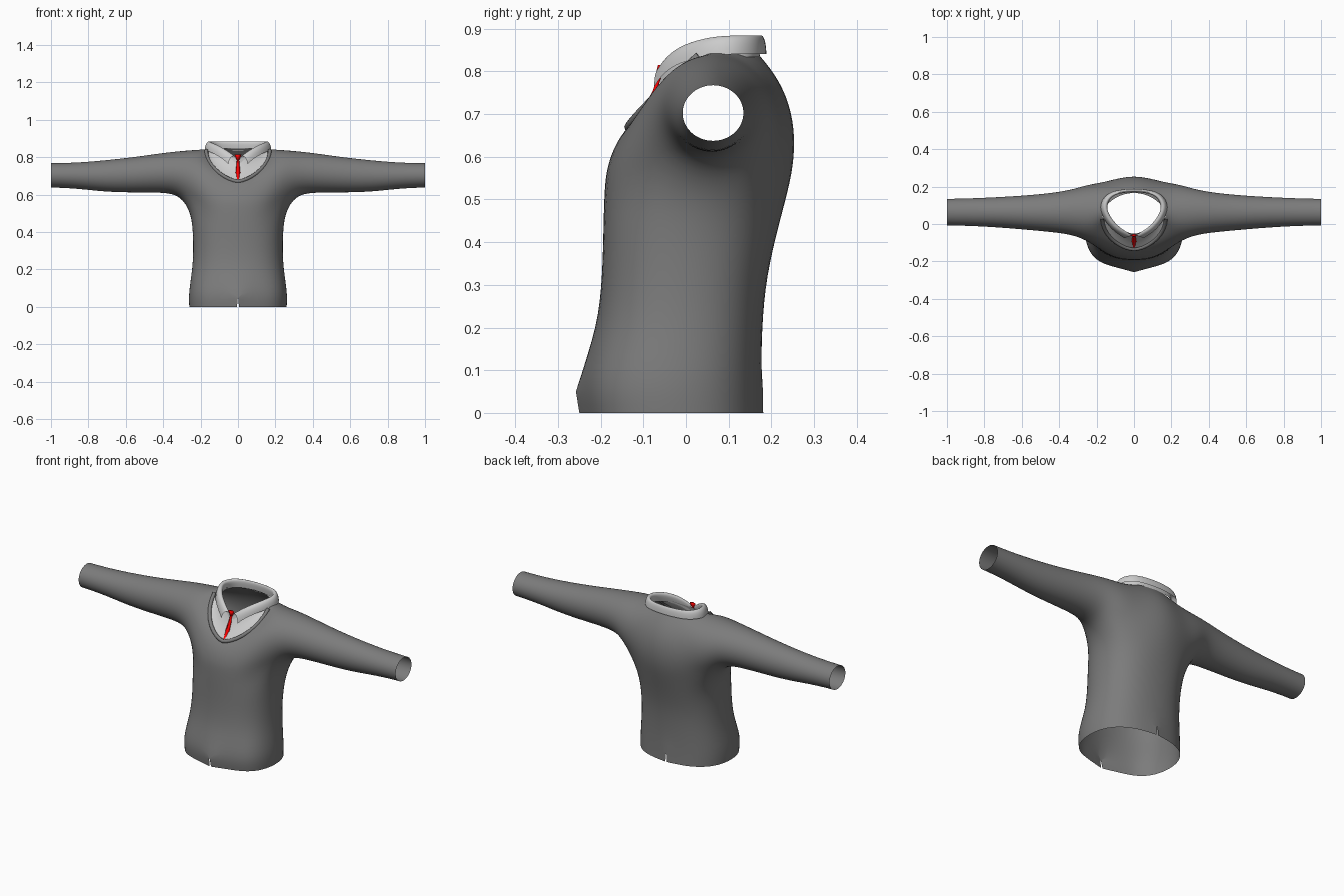
import bpy, bmesh
from math import sin, cos, radians, copysign
from mathutils import Vector as V

if "Cube" in bpy.data.objects:
    bpy.data.objects.remove(bpy.data.objects["Cube"])


def material(name, r, g, b):
    m = bpy.data.materials.new(name)
    m.diffuse_color = (r, g, b, 1)
    m.use_nodes = True
    m.node_tree.nodes["Principled BSDF"].inputs["Base Color"].default_value = m.diffuse_color
    return m


dark = material("dark_grey", .2, .2, .2)
light = material("light_grey", .8, .8, .8)
red = material("red", 1, 0, 0)


def finish(bm, name, mat, mirror=True, levels=2):
    bmesh.ops.recalc_face_normals(bm, faces=bm.faces)
    me = bpy.data.meshes.new(name)
    bm.to_mesh(me)
    bm.free()
    me.materials.append(mat)
    for p in me.polygons:
        p.use_smooth = True
    ob = bpy.data.objects.new(name, me)
    bpy.context.collection.objects.link(ob)
    if mirror:
        ob.modifiers.new("Mirror", 'MIRROR').merge_threshold = 0.001
    if levels:
        s = ob.modifiers.new("Subsurf", 'SUBSURF')
        s.levels = s.render_levels = levels
        s.boundary_smooth = 'PRESERVE_CORNERS'
    return ob


def grid(name, rows, mat):
    bm = bmesh.new()
    vs = [[bm.verts.new(p) for p in r] for r in rows]
    for a, b in zip(vs, vs[1:]):
        for i in range(len(a) - 1):
            bm.faces.new((a[i], a[i + 1], b[i + 1], b[i]))
    return finish(bm, name, mat)


def neck(deg):
    """Point on the jacket neckline, 0 = front centre, 180 = back centre."""
    c = cos(radians(deg))
    y = 0.03 - (0.165 if c > 0 else 0.14) * c
    u = min(1, max(0, (y + 0.135) / 0.175))
    s = abs(sin(radians(deg))) if deg < 180 else 0
    return V((0.17 * s ** (1.2 if c > 0 else 1), y, 0.67 + 0.175 * u ** 0.9))


def bez(a, b, c, t):
    return V(a) * (1 - t) ** 2 + V(b) * 2 * t * (1 - t) + V(c) * t * t


# Jacket: half torso grid with an armhole, sleeve rings grown from it, mirrored
bm = bmesh.new()
P = {}
body = [(0, .266, -.250, .181), (.075, .270, -.262, .180), (.2, .248, -.212, .182),
        (.32, .243, -.200, .192), (.45, .248, -.198, .224)]  # z, half width, front y, back y
for k, (z, w, f, b) in enumerate(body):
    for j in range(9):
        a = radians(j * 22.5)
        s, c = sin(a), -cos(a)
        # hem is split slightly at front and back centre
        x = w * abs(s) ** 0.85 if 0 < j < 8 else (0.005 if k == 0 else 0)
        y = (f + b) / 2 + (b - f) / 2 * copysign(abs(c) ** 0.85, c)
        if j == 1 and k < 2:
            y += 0.014
        P[j, k] = V((x, y, z))
neck_deg = [0, 35, 70, 85, 100, 115, 130, 155, 180]
for j in range(9):
    P[j, 10] = neck(neck_deg[j])
chest = {0: ((0, -.197, .53), (0, -.196, .61)), 1: ((.15, -.178, .54), (.155, -.155, .66)),
         7: ((.15, .222, .55), (.15, .252, .73)), 8: ((0, .257, .54), (0, .302, .73))}
for j, (a, b) in chest.items():
    for k in range(5, 10):
        P[j, k] = bez(a, b, P[j, 10], (k - 5) / 5)
loop = [(4, 5), (5, 5), (6, 5), (6, 6), (6, 7), (6, 8), (6, 9), (5, 9),
        (4, 9), (3, 9), (2, 9), (2, 8), (2, 7), (2, 6), (2, 5), (3, 5)]


def ring(x, y0, y1, z0, z1, tilt=0):
    pts = []
    for i in range(16):
        a = radians(-90 + 22.5 * i)
        pts.append(V((x - tilt * sin(a), (y0 + y1) / 2 + (y1 - y0) * 0.51 * cos(a),
                      (z0 + z1) / 2 + (z1 - z0) * 0.51 * sin(a))))
    return pts


for key, p in zip(loop, ring(.24, -.095, .213, .53, .84, .025)):
    P[key] = p
B = {key: bm.verts.new(p) for key, p in P.items()}
for j in range(8):
    for k in range(10):
        if not (2 <= j <= 5 and 5 <= k <= 8):
            bm.faces.new((B[j, k], B[j + 1, k], B[j + 1, k + 1], B[j, k + 1]))
prev = [B[key] for key in loop]
for r in [(.32, -.060, .187, .602, .832), (.42, -.045, .168, .611, .820),
          (.55, -.033, .155, .611, .801), (.70, -.020, .145, .613, .784),
          (.85, -.011, .138, .631, .771), (.97, -.008, .135, .637, .768),
          (1.0, -.008, .135, .637, .768)]:
    cur = [bm.verts.new(p) for p in ring(*r)]
    for i in range(16):
        n = (i + 1) % 16
        bm.faces.new((prev[i], prev[n], cur[n], cur[i]))
    prev = cur
finish(bm, "jacket", dark)

# Rolled lapel edge around the front of the neckline
cu = bpy.data.curves.new("lapel_edge", 'CURVE')
cu.dimensions = '3D'
cu.bevel_depth, cu.bevel_resolution = 0.010, 2
cu.materials.append(dark)
sp = cu.splines.new('POLY')
degs = range(-90, 91, 10)
sp.points.add(len(degs) - 1)
for pt, d in zip(sp.points, degs):
    p = neck(abs(d))
    pt.co = (copysign(p.x, d), p.y, p.z, 1)
sp.use_smooth = True
bpy.context.collection.objects.link(bpy.data.objects.new("lapel_edge", cu))

# Shirt front filling the neckline, sagging slightly inward
rows = []
for d, top in [(0, (0, -.055, .79)), (20, (.04, -.045, .795)), (40, (.085, -.015, .815)),
               (60, (.12, .02, .835)), (80, (.145, .06, .85))]:
    rows.append([V(top).lerp(neck(d), t) + V((0, .05 * t * (1 - t), 0)) for t in (0, .33, .67, 1)])
grid("shirt_front", rows, light)

# Folded collar: path point, outward direction, width; swept with a folded section
path = [(.006, -.058, .790, .9, -.35, 1.2), (.05, -.035, .822, .85, -.55, 1),
        (.10, .005, .850, .85, -.5, 1), (.138, .06, .866, 1, -.1, 1),
        (.144, .105, .869, .95, .3, 1), (.118, .150, .869, .6, .7, .7),
        (.06, .166, .869, .2, .95, .5), (0, .170, .869, 0, 1, .5)]
sec = [(.010, -.035), (0, 0), (.006, .014), (.020, .017), (.032, .006), (.038, -.012), (.040, -.028)]
rows = []
for x, y, z, nx, ny, w in path:
    n = V((nx, ny, 0)).normalized() * w
    rows.append([V((x, y, z)) + n * o + V((0, 0, h)) for o, h in sec])
grid("collar", rows, light)


# Tie: diamond-section blade and knot
def strip(name, prof):
    bm = bmesh.new()
    prev = None
    for w, y, z, d in prof:
        cur = [bm.verts.new(p) for p in ((-w, y, z), (0, y - d, z), (w, y, z), (0, y + d, z))]
        if prev:
            for i in range(4):
                bm.faces.new((prev[i], prev[(i + 1) % 4], cur[(i + 1) % 4], cur[i]))
        else:
            bm.faces.new(cur)
        prev = cur
    bm.faces.new(prev)
    finish(bm, name, red, mirror=False, levels=0)


strip("tie_blade", [(.005, -.060, .795, .004), (.009, -.073, .755, .005), (.013, -.097, .71, .005),
                    (.015, -.118, .685, .005), (.008, -.130, .674, .003)])
strip("tie_knot", [(.018, -.060, .815, .006), (.015, -.061, .803, .008), (.006, -.061, .784, .006)])
